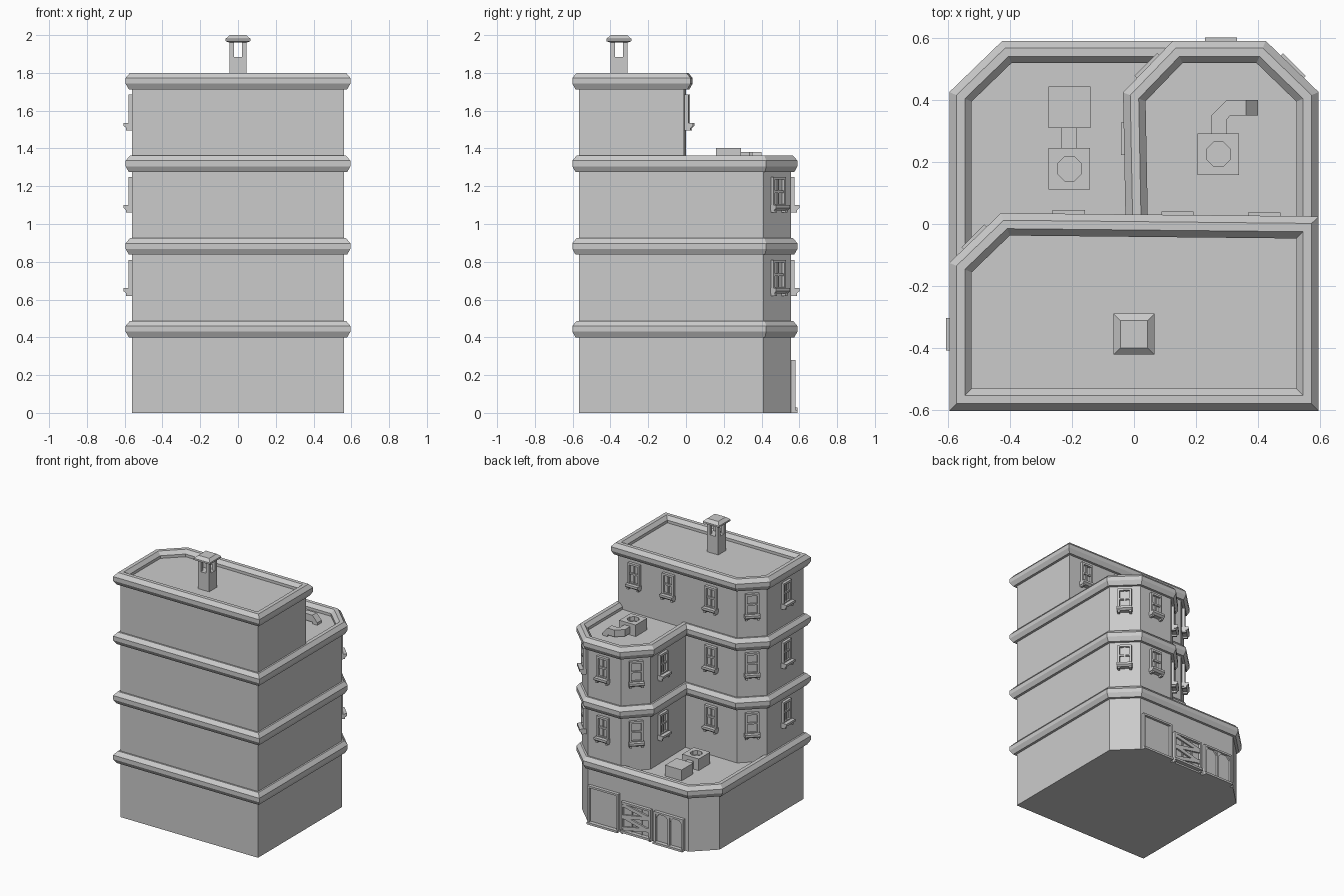
import bpy, bmesh
from math import radians, pi
from mathutils import Matrix, Vector

if "Cube" in bpy.data.objects:
    bpy.data.objects.remove(bpy.data.objects["Cube"])


def finish(name, bm, matrix=None):
    bmesh.ops.recalc_face_normals(bm, faces=bm.faces[:])
    me = bpy.data.meshes.new(name)
    bm.to_mesh(me)
    bm.free()
    ob = bpy.data.objects.new(name, me)
    bpy.context.collection.objects.link(ob)
    if matrix:
        ob.matrix_world = matrix
    return ob


def box(bm, x0, x1, y0, y1, z0, z1, tilt=0):
    m = (Matrix.Translation(((x0 + x1) / 2, (y0 + y1) / 2, (z0 + z1) / 2))
         @ Matrix.Rotation(radians(tilt), 4, 'Y')
         @ Matrix.Diagonal((x1 - x0, y1 - y0, z1 - z0, 1)))
    return bmesh.ops.create_cube(bm, size=1, matrix=m)['verts']


def loft(bm, loops):
    rings = [[bm.verts.new(p) for p in loop] for loop in loops]
    n = len(rings[0])
    for a, b in zip(rings, rings[1:]):
        for i in range(n):
            j = (i + 1) % n
            bm.faces.new((a[i], a[j], b[j], b[i]))
    bm.faces.new(rings[0][::-1])
    bm.faces.new(rings[-1])


def offset(poly, d):
    # mitred outward offset of a counter-clockwise outline
    out = []
    for i, p in enumerate(poly):
        p = Vector(p)
        e1 = (p - Vector(poly[i - 1])).normalized()
        e2 = (Vector(poly[(i + 1) % len(poly)]) - p).normalized()
        n1, n2 = Vector((e1.y, -e1.x)), Vector((e2.y, -e2.x))
        out.append(p + (n1 + n2) * d / (1 + n1.dot(n2)))
    return out


# Storeys: wall, bevelled ledge and sunken roof lofted as one solid
GROUND = [(-.56, -.567), (.56, -.567), (.56, .41), (.41, .555), (-.41, .555), (-.56, .41)]
MIDDLE = [(-.56, -.567), (.56, -.567), (.56, .41), (.41, .555), (.14, .555),
          (0, .41), (.008, -.005), (-.415, 0), (-.56, -.14)]
TOP = [(-.56, -.567), (.56, -.567), (.56, -.01), (-.415, 0), (-.56, -.14)]
LEDGE = [(0, 0), (.018, 0), (.035, .03), (.035, .06), (.012, .087),
         (-.015, .087), (-.037, .062), (-.037, .042)]


def storey(name, outline, z0, z1):
    bm = bmesh.new()
    loft(bm, [[(p.x, p.y, z) for p in offset(outline, d)]
              for d, z in [(0, z0)] + [(d, z1 + h) for d, h in LEDGE]])
    finish(name, bm)


storey("ground_storey", GROUND, 0, .40)
storey("second_storey", MIDDLE, .44, .838)
storey("third_storey", MIDDLE, .88, 1.275)
storey("top_storey", TOP, 1.315, 1.713)


# Sash windows, local +y points out of the wall
def placed(x, y, z, turn):
    return Matrix.Translation((x, y, z)) @ Matrix.Rotation(radians(turn), 4, 'Z')


def window(x, y, z, turn, mullion):
    bm = bmesh.new()
    w = .047
    box(bm, -w, w, -.01, .004, .03, .19)
    for s in (-1, 1):
        box(bm, min(s * w, s * .034), max(s * w, s * .034), -.01, .02, .03, .19)
        box(bm, s * .04 - .008, s * .04 + .008, -.01, .032, 0, .03)
    box(bm, -w, w, -.01, .02, .175, .19)
    box(bm, -w, w, -.01, .018, .035, .047)
    box(bm, -w, w, -.01, .015, .105, .117)
    if mullion:
        box(bm, -.004, .004, -.01, .012, .04, .18)
    sill = [(-.01, .012), (.03, .012), (.045, .024), (.045, .04), (-.01, .04)]
    loft(bm, [[(s * .052, a, b) for a, b in sill] for s in (-1, 1)])
    finish("window", bm, placed(x, y, z, turn))


wing = [(-.21, 0, 0, True), (-.487, -.07, 45, False), (-.56, -.355, 90, True)]
block = [(.28, .555, 0, True), (.485, .482, -45, True),
         (.07, .482, 45, False), (.003, .275, 90, True)]
upper = [(.42, -.008, 0, True), (.14, -.005, 0, True)]
for z, spots in ((.62, wing + block), (1.06, wing + block), (1.495, wing + upper)):
    for x, y, turn, mullion in spots:
        window(x, y, z, turn, mullion)


# Street openings along the back wall
def frame(bm, w, h, t=.014):
    box(bm, -w, w, -.01, .006, 0, h)
    box(bm, -w, -w + t, -.01, .024, 0, h)
    box(bm, w - t, w, -.01, .024, 0, h)
    box(bm, -w, w, -.01, .024, h - t, h)


bm = bmesh.new()
frame(bm, .125, .28)
box(bm, -.125, .125, -.01, .035, 0, .015)
finish("shutter_door", bm, placed(.272, .555, 0, 0))

bm = bmesh.new()
frame(bm, .12, .235)
box(bm, -.12, .12, -.01, .035, .012, .028)
for x in (-.04, .04):
    box(bm, x - .005, x + .005, 0, .013, .02, .23)
for z, tilt in ((.06, 12), (.1, -14), (.145, 10), (.19, -12)):
    box(bm, -.108, .108, .01, .022, z - .013, z + .013, tilt)
finish("boarded_window", bm, placed(.005, .555, 0, 0))

bm = bmesh.new()
frame(bm, .12, .235)
box(bm, -.12, .12, -.01, .035, 0, .015)
box(bm, -.008, .008, -.01, .02, 0, .23)
for s in (-1, 1):
    for c in (0, 1):
        a, b = (.008, .035) if c else (.106, .079)
        corner = [(s * a, .222), (s * b, .222), (s * a, .19)]
        loft(bm, [[(x, y, z) for x, z in corner] for y in (0, .018)])
finish("double_door", bm, placed(-.262, .555, 0, 0))

# Chimney: shaft, corner posts around openings, tapered cap
bm = bmesh.new()
cy = -.355
box(bm, -.046, .046, cy - .046, cy + .046, 1.75, 1.885)
for sx in (-1, 1):
    for sy in (-1, 1):
        box(bm, sx * .034 - .012, sx * .034 + .012,
            cy + sy * .034 - .012, cy + sy * .034 + .012, 1.885, 1.97)
loft(bm, [[(sx * r, cy + sy * r, z) for sx, sy in ((-1, -1), (1, -1), (1, 1), (-1, 1))]
          for r, z in ((.05, 1.962), (.066, 1.968), (.066, 1.98), (.044, 2.0))])
finish("chimney", bm)


# Rooftop fan units with an octagonal well
def fan_unit(x, y, z):
    bm = bmesh.new()
    box(bm, x - .067, x + .067, y - .067, y + .067, z, z + .085)
    unit = finish("fan_unit", bm)
    bm = bmesh.new()
    bmesh.ops.create_cone(bm, cap_ends=True, segments=8, radius1=.042, radius2=.042, depth=.06,
                          matrix=Matrix.Translation((x, y, z + .085)) @ Matrix.Rotation(pi / 8, 4, 'Z'))
    cutter = finish("fan_cutter", bm)
    cutter.hide_render = True
    cutter.hide_set(True)
    mod = unit.modifiers.new("well", 'BOOLEAN')
    mod.operation, mod.object, mod.solver = 'DIFFERENCE', cutter, 'EXACT'


fan_unit(-.208, .178, .442)
fan_unit(.272, .225, 1.317)

bm = bmesh.new()
box(bm, -.275, -.14, .31, .443, .442, .522)
box(bm, -.233, -.185, .24, .315, .442, .50)
finish("vent_box_and_duct", bm)

# Bent duct with a sloping outlet
bm = bmesh.new()
bend = [(.25, .285), (.298, .285), (.298, .335), (.31, .35), (.36, .35),
        (.36, .40), (.30, .40), (.25, .35)]
loft(bm, [[(x, y, z) for x, y in bend] for z in (1.33, 1.38)])
outlet = [(.36, 1.317), (.40, 1.317), (.40, 1.335), (.36, 1.38)]
loft(bm, [[(x, y, z) for x, z in outlet] for y in (.35, .40)])
finish("bent_duct", bm)
